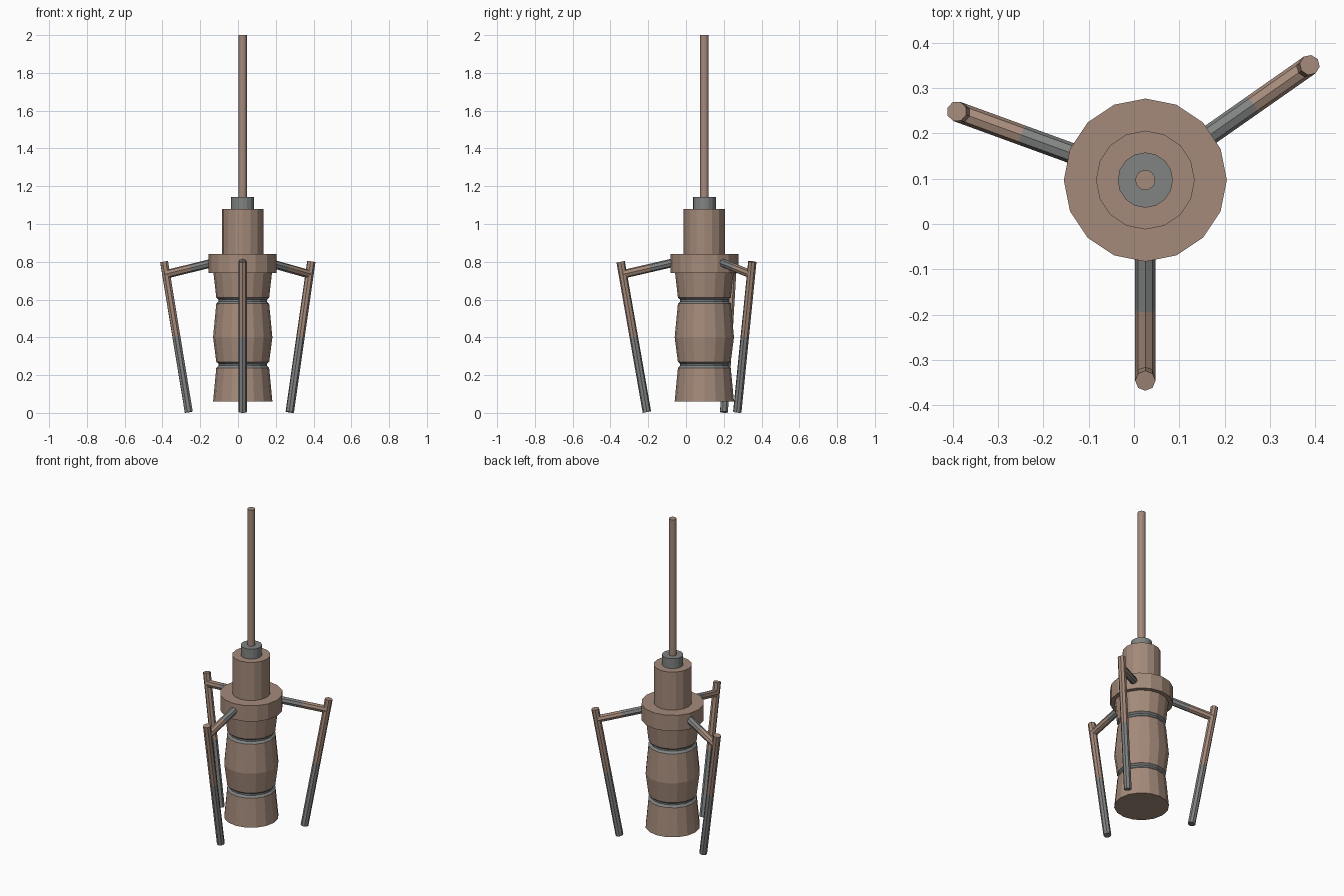
import bpy, bmesh, math
from mathutils import Vector

if "Cube" in bpy.data.objects:
    bpy.data.objects.remove(bpy.data.objects["Cube"])

CX, CY = 0.025, 0.097


def material(name, rgb):
    m = bpy.data.materials.new(name)
    m.diffuse_color = (*rgb, 1)
    m.use_nodes = True
    m.node_tree.nodes["Principled BSDF"].inputs["Base Color"].default_value = m.diffuse_color
    return m


BROWN = material("brown", (0.37, 0.255, 0.195))
GREY = material("grey", (0.22, 0.225, 0.225))


def tube(name, rings, start, direction, sides, mats):
    """Rings of (radius, distance) along an axis; mats holds 0 brown / 1 grey per segment."""
    d = Vector(direction).normalized()
    # side axis stays horizontal for sloping bars
    u = Vector((1, 0, 0)) if abs(d.z) > 0.9999 else Vector((0, 0, 1)).cross(d).normalized()
    v = d.cross(u)
    bm = bmesh.new()
    loops = []
    for r, h in rings:
        loop = []
        for i in range(sides):
            a = 2 * math.pi * i / sides
            loop.append(bm.verts.new(Vector(start) + d * h + (u * math.cos(a) + v * math.sin(a)) * r))
        loops.append(loop)
    for s in range(len(rings) - 1):
        for i in range(sides):
            j = (i + 1) % sides
            f = bm.faces.new((loops[s][i], loops[s][j], loops[s + 1][j], loops[s + 1][i]))
            f.material_index = mats[s]
    bm.faces.new(loops[0][::-1]).material_index = mats[0]
    bm.faces.new(loops[-1]).material_index = mats[-1]
    bmesh.ops.recalc_face_normals(bm, faces=bm.faces)
    me = bpy.data.meshes.new(name)
    bm.to_mesh(me)
    bm.free()
    me.materials.append(BROWN)
    me.materials.append(GREY)
    ob = bpy.data.objects.new(name, me)
    bpy.context.collection.objects.link(ob)
    return ob


def bar(name, a, b, split, radius, mats):
    """Octagonal two-tone bar from a to b, changing colour at fraction split."""
    a, b = Vector(a), Vector(b)
    n = (b - a).length
    return tube(name, [(radius, 0), (radius, n * split), (radius, n)], a, b - a, 8, mats)


def upright(name, rings, mats):
    return tube(name, rings, (CX, CY, 0), (0, 0, 1), 16, mats)


# barrel body with two grey grooves
upright("body", [(0.157, 0.06), (0.14, 0.238), (0.128, 0.25), (0.128, 0.26), (0.14, 0.27),
                 (0.157, 0.40), (0.14, 0.578), (0.128, 0.59), (0.128, 0.60), (0.14, 0.61),
                 (0.157, 0.76)],
        [0, 1, 1, 1, 0, 0, 1, 1, 1, 0])
# collar, neck, cap and mast
upright("collar", [(0.18, 0.74), (0.18, 0.84)], [0])
upright("neck", [(0.109, 0.82), (0.109, 1.08)], [0])
upright("cap", [(0.061, 1.07), (0.061, 1.142)], [1])
upright("mast", [(0.022, 1.13), (0.022, 2.0)], [0])

# three legs, each with a strut to the collar
for k, deg in enumerate((-90, 35, 160), 1):
    ca, sa = math.cos(math.radians(deg)), math.sin(math.radians(deg))

    def at(r, z):
        return (CX + r * ca, CY + r * sa, z)

    bar(f"leg_{k}", at(0.304, 0.004), at(0.443, 0.80), 0.5, 0.0225, [1, 0])
    bar(f"strut_{k}", at(0.144, 0.80), at(0.43, 0.734), 0.5, 0.0225, [1, 0])
